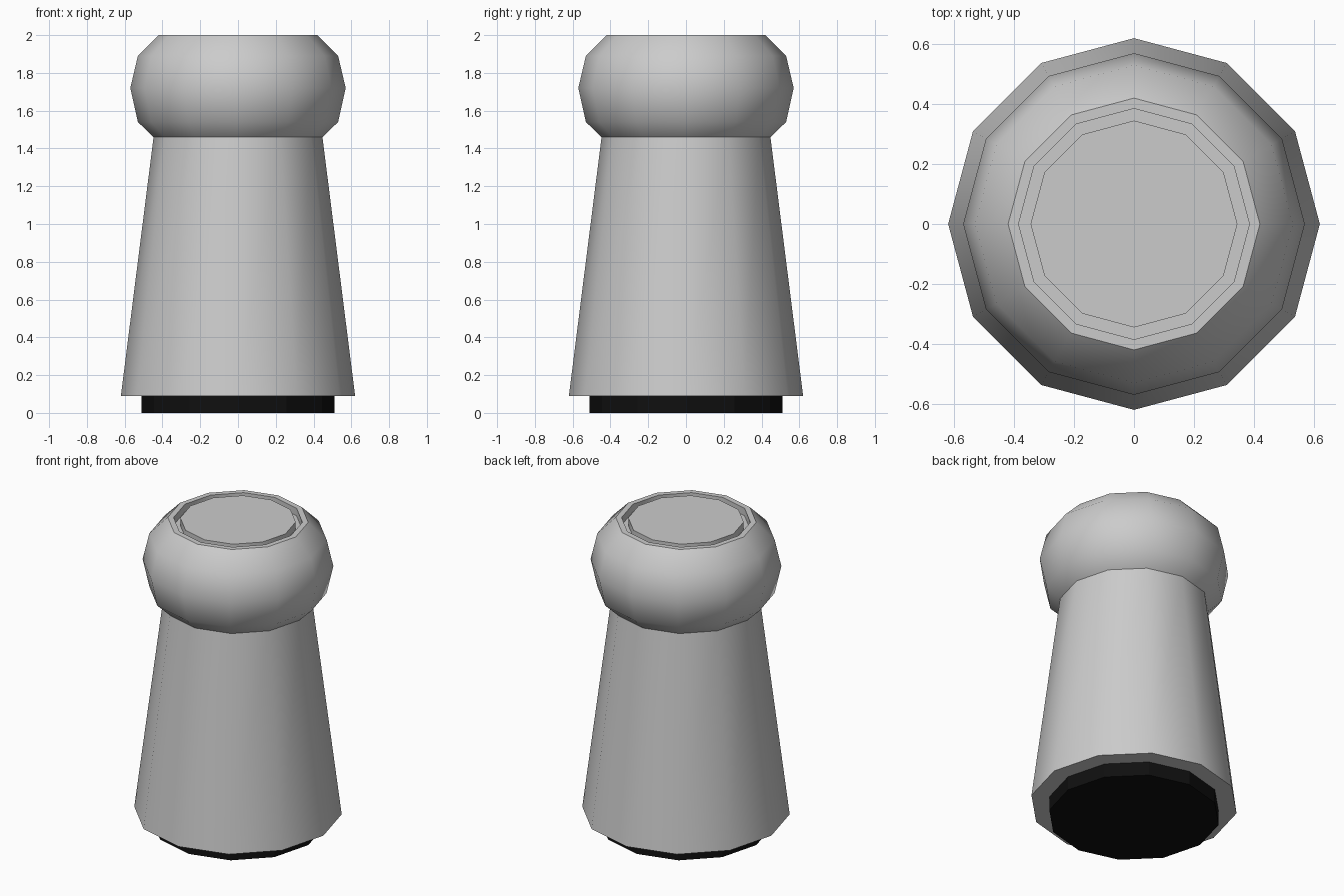
import bpy, bmesh, math
from math import cos, sin, pi

if "Cube" in bpy.data.objects:
    bpy.data.objects.remove(bpy.data.objects["Cube"])

SIDES = 12


def lathe(name, profile, smooth_angle=None):
    """Closed solid turned from (radius, z) points running bottom to top, both ends capped."""
    bm = bmesh.new()
    rings = [[bm.verts.new((r * cos(2 * pi * i / SIDES), r * sin(2 * pi * i / SIDES), z))
              for i in range(SIDES)] for r, z in profile]
    for a, b in zip(rings, rings[1:]):
        for i in range(SIDES):
            j = (i + 1) % SIDES
            bm.faces.new((a[i], a[j], b[j], b[i]))
    bm.faces.new(rings[0][::-1])
    bm.faces.new(rings[-1])
    bmesh.ops.recalc_face_normals(bm, faces=bm.faces[:])
    mesh = bpy.data.meshes.new(name)
    bm.to_mesh(mesh)
    bm.free()
    obj = bpy.data.objects.new(name, mesh)
    bpy.context.collection.objects.link(obj)
    if smooth_angle:
        bpy.ops.object.select_all(action='DESELECT')
        obj.select_set(True)
        bpy.context.view_layer.objects.active = obj
        bpy.ops.object.shade_smooth_by_angle(angle=math.radians(smooth_angle))
    return obj


# Tapered body, rounded head, rim, groove and top disc
lathe("body", [
    (0.62, 0.09), (0.447, 1.46),
    (0.53, 1.54), (0.57, 1.72), (0.53, 1.89), (0.42, 2.0),
    (0.385, 2.0), (0.385, 1.95), (0.345, 1.95), (0.345, 2.0),
], 40)

# Black foot
foot = lathe("foot", [(0.512, 0.0), (0.512, 0.09)])
black = bpy.data.materials.new("black")
black.diffuse_color = (0.005, 0.005, 0.005, 1)
black.use_nodes = True
black.node_tree.nodes["Principled BSDF"].inputs["Base Color"].default_value = black.diffuse_color
foot.data.materials.append(black)
